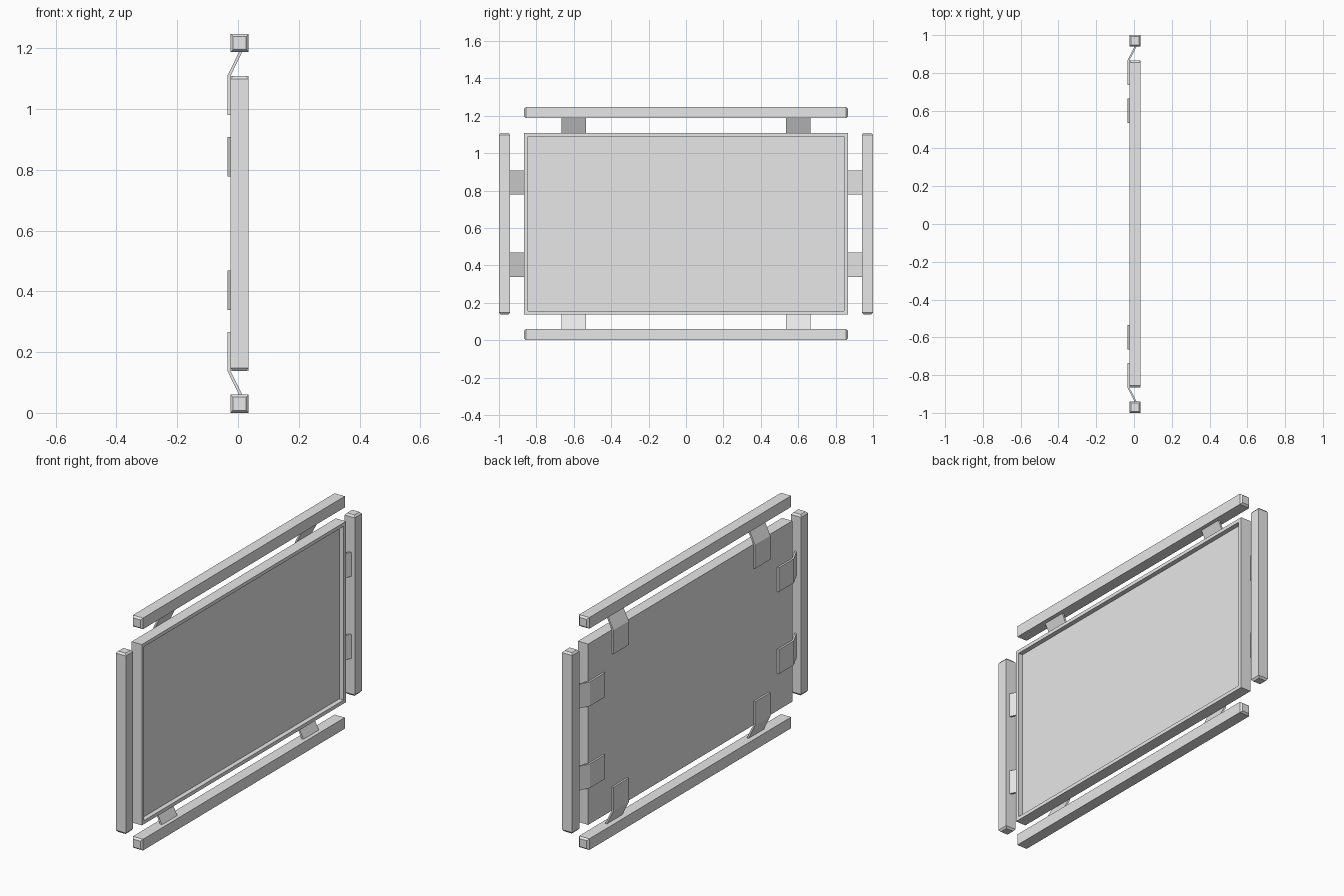
import bpy, bmesh, math
from mathutils import Matrix, Vector

if "Cube" in bpy.data.objects:
    bpy.data.objects.remove(bpy.data.objects["Cube"])

grey = bpy.data.materials.new("light_grey")
grey.diffuse_color = (0.8, 0.8, 0.8, 1)
grey.use_nodes = True
grey.node_tree.nodes["Principled BSDF"].inputs["Base Color"].default_value = grey.diffuse_color

CZ = 1.247 / 2            # height of the panel centre
HALF_Y, HALF_Z = 0.865, 0.485
X0, X1 = -0.025, 0.035    # back and front of panel and rails


def add_object(name, bm):
    bmesh.ops.recalc_face_normals(bm, faces=bm.faces)
    mesh = bpy.data.meshes.new(name)
    bm.to_mesh(mesh)
    bm.free()
    mesh.materials.append(grey)
    ob = bpy.data.objects.new(name, mesh)
    ob.location.z = CZ
    bpy.context.collection.objects.link(ob)
    return ob


def box(size, centre):
    bm = bmesh.new()
    bmesh.ops.create_cube(bm, size=1)
    bmesh.ops.scale(bm, vec=size, verts=bm.verts)
    bmesh.ops.translate(bm, vec=centre, verts=bm.verts)
    return bm


# Panel with a raised border around a sunken screen
bm = box((X1 - X0, 2 * HALF_Y, 2 * HALF_Z), ((X0 + X1) / 2, 0, 0))
front = [f for f in bm.faces if f.normal.x > 0.9]
bmesh.ops.inset_individual(bm, faces=front, thickness=0.027)
moved = bmesh.ops.extrude_discrete_faces(bm, faces=front)["faces"]
bmesh.ops.translate(bm, vec=(-0.025, 0, 0), verts=moved[0].verts)
add_object("panel", bm)


def turn(bm, quarter):
    bmesh.ops.rotate(bm, cent=(0, 0, 0), verts=bm.verts,
                     matrix=Matrix.Rotation(quarter * math.pi / 2, 3, 'X'))


def rail(name, half_len, offset, quarter):
    """Square bar with tapered ends, running along y above the centre, then turned."""
    bm = box((X1 - X0, 2 * half_len - 0.02, 0.06), ((X0 + X1) / 2, 0, offset))
    ends = [f for f in bm.faces if abs(f.normal.y) > 0.9]
    bmesh.ops.inset_individual(bm, faces=ends, thickness=0.012, depth=0.01)
    turn(bm, quarter)
    add_object(name, bm)


def bracket(name, along, edge, rail_inner, quarter):
    """Bent strip: flat on the panel back, then slanted forward to the rail."""
    profile = [(-0.035, edge - 0.128), (X0, edge - 0.128), (X0, edge),
               (0.014, rail_inner), (0.003, rail_inner), (-0.035, edge)]
    bm = bmesh.new()
    face = bm.faces.new([bm.verts.new((x, along - 0.065, z)) for x, z in profile])
    ext = bmesh.ops.extrude_face_region(bm, geom=[face])["geom"]
    bmesh.ops.translate(bm, vec=(0, 0.13, 0),
                        verts=[v for v in ext if isinstance(v, bmesh.types.BMVert)])
    turn(bm, quarter)
    add_object(name, bm)


# Four rails, each carried by two brackets
sides = [("top", 0), ("left", 1), ("bottom", 2), ("right", 3)]
for side, q in sides:
    upright = q % 2 == 1
    half_len, edge = (HALF_Z, HALF_Y) if upright else (HALF_Y, HALF_Z)
    centre = 0.97 if upright else CZ - 0.03
    rail(side + "_rail", half_len, centre, q)
    for i, s in enumerate((-1, 1)):
        bracket(f"{side}_bracket_{i + 1}", s * (0.22 if upright else 0.6),
                edge, centre - 0.03, q)
